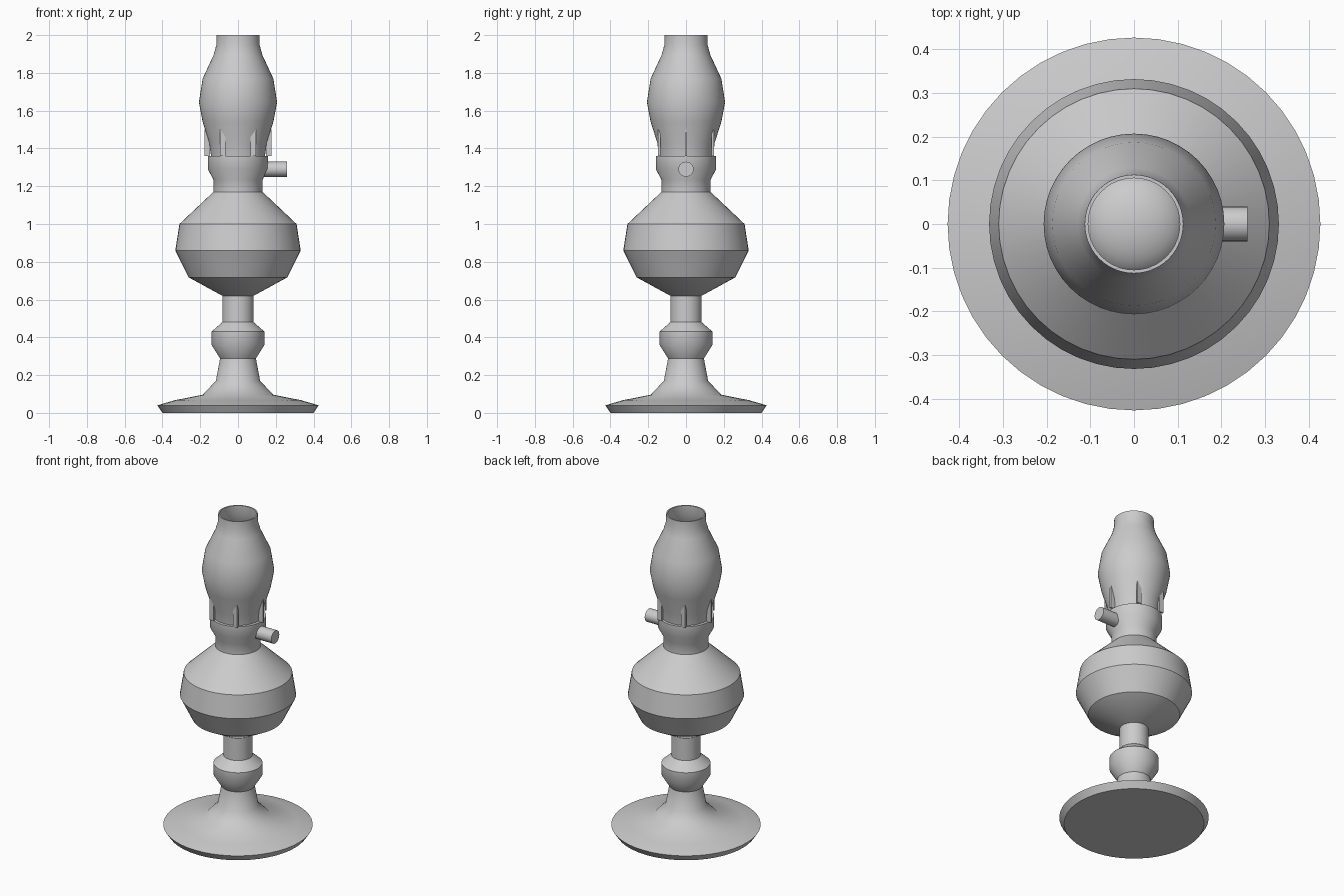
import bpy, math

if "Cube" in bpy.data.objects:
    bpy.data.objects.remove(bpy.data.objects["Cube"])

SEG = 48


def lathe(name, profile, angle, closed=False):
    """Spin an (r, z) profile round z; r = 0 makes a pole."""
    verts, faces, rings = [], [], []
    for r, z in profile:
        start = len(verts)
        if r == 0:
            verts.append((0, 0, z))
            rings.append([start] * SEG)
        else:
            for i in range(SEG):
                a = 2 * math.pi * i / SEG
                verts.append((r * math.cos(a), r * math.sin(a), z))
            rings.append(list(range(start, start + SEG)))
    pairs = list(zip(rings, rings[1:]))
    if closed:
        pairs.append((rings[-1], rings[0]))
    for lo, hi in pairs:
        for i in range(SEG):
            j = (i + 1) % SEG
            quad = [lo[i], lo[j], hi[j], hi[i]]
            faces.append(list(dict.fromkeys(quad)))
    mesh = bpy.data.meshes.new(name)
    mesh.from_pydata(verts, [], faces)
    ob = bpy.data.objects.new(name, mesh)
    bpy.context.collection.objects.link(ob)
    smooth(ob, angle)
    return ob


def smooth(ob, angle):
    bpy.ops.object.select_all(action='DESELECT')
    ob.select_set(True)
    bpy.context.view_layer.objects.active = ob
    bpy.ops.object.shade_smooth_by_angle(angle=math.radians(angle))


# Foot, knop and stem
lathe("base_and_stem", [(0, 0), (.4, 0), (.427, .04), (.335, .067), (.187, .096),
                        (.117, .17), (.095, .288), (.14, .36), (.14, .43),
                        (.083, .48), (.083, .62), (0, .62)], 38)

# Oil bowl
lathe("oil_bowl", [(0, .62), (.083, .62), (.262, .718), (.332, .86),
                   (.31, 1.0), (.13, 1.17), (0, 1.17)], 30)

# Burner collar
lathe("burner_collar", [(0, 1.17), (.13, 1.17), (.13, 1.235), (.16, 1.29),
                        (.16, 1.36), (0, 1.36)], 35)

# Burner dome inside the chimney
dome = [(.12 * math.cos(t * math.pi / 16), 1.36 + .07 * math.sin(t * math.pi / 16))
        for t in range(8)] + [(0, 1.43)]
lathe("burner_dome", dome, 40)

# Glass chimney with a thin wall
outer = [(.143, 1.36), (.152, 1.43), (.187, 1.54), (.207, 1.645), (.187, 1.77),
         (.129, 1.895), (.114, 1.95), (.113, 2.0)]
inner = [(r - .008, z) for r, z in reversed(outer)]
lathe("chimney", outer + inner, 40, closed=True)

# Six chimney prongs
for i in range(6):
    a = i * math.pi / 3
    bpy.ops.mesh.primitive_cube_add(
        size=1, location=(.163 * math.cos(a), .163 * math.sin(a), 1.43))
    ob = bpy.context.object
    ob.name = f"prong_{i + 1}"
    ob.scale = (.03, .012, .14)

# Wick knob
bpy.ops.mesh.primitive_cylinder_add(vertices=24, radius=.04, depth=.14,
                                    location=(.19, 0, 1.29), rotation=(0, math.pi / 2, 0))
knob = bpy.context.object
knob.name = "wick_knob"
smooth(knob, 30)
